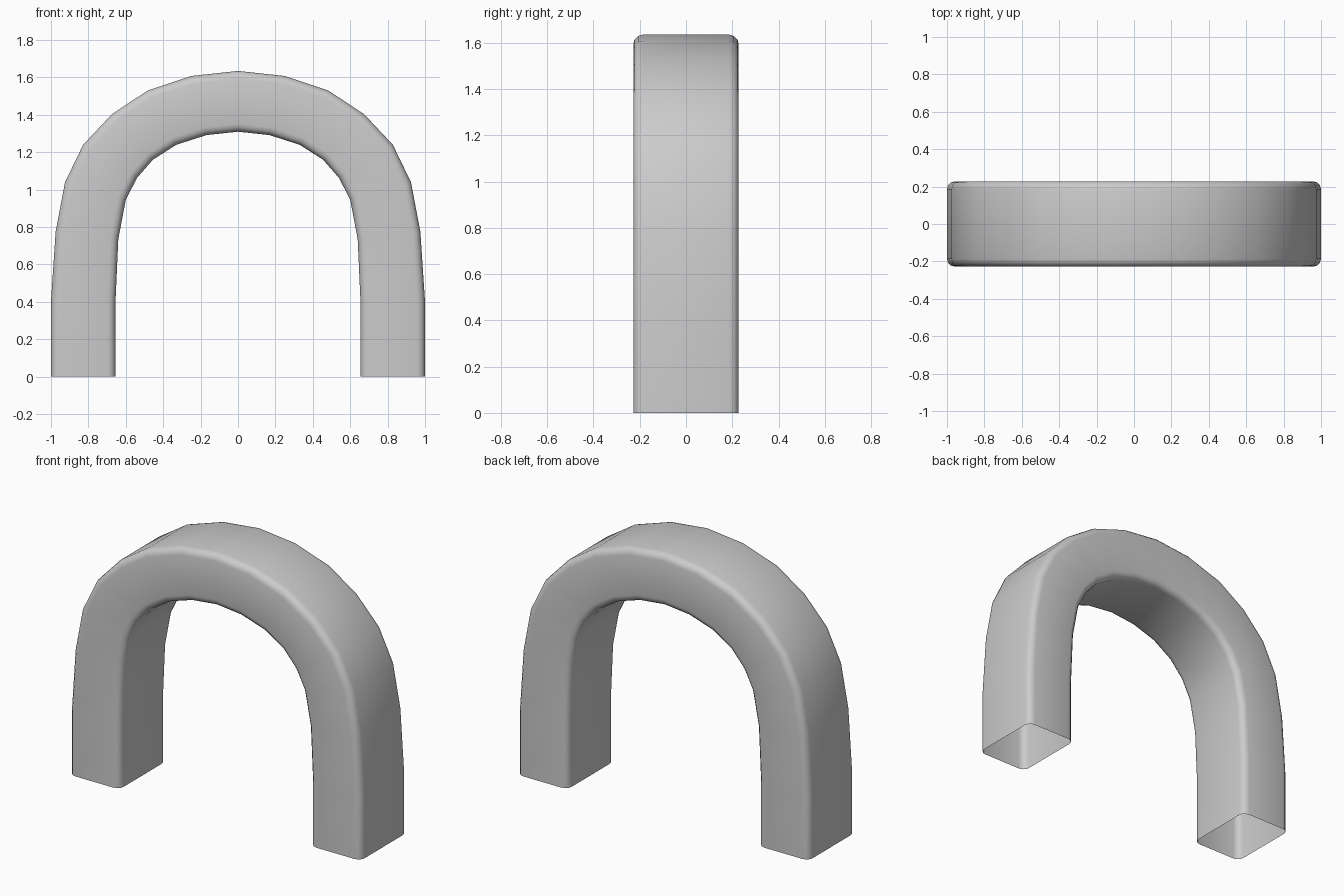
import bpy, bmesh, math
from mathutils import Vector

if "Cube" in bpy.data.objects:
    bpy.data.objects.remove(bpy.data.objects["Cube"])

# Right half of the arch: (outer x, z), (inner x, z) from foot to crown
half = [
    ((1.0, 0.0), (0.655, 0.0)),
    ((1.0, 0.40), (0.655, 0.40)),
    ((0.975, 0.775), (0.64, 0.735)),
    ((0.925, 1.04), (0.60, 0.945)),
    ((0.828, 1.24), (0.54, 1.063)),
    ((0.674, 1.404), (0.455, 1.16)),
    ((0.483, 1.53), (0.33, 1.24)),
    ((0.248, 1.608), (0.168, 1.292)),
    ((0.0, 1.635), (0.0, 1.31)),
]
flip = lambda p: (-p[0], p[1])
stations = half + [(flip(o), flip(i)) for o, i in reversed(half[:-1])]

HALF_DEPTH, RADIUS, STEPS = 0.228, 0.042, 3


def section(outer, inner):
    """Rounded rectangle spanning inner to outer edge, and front to back."""
    o, i = Vector((outer[0], 0, outer[1])), Vector((inner[0], 0, inner[1]))
    mid, half_len, axis = (o + i) / 2, (o - i).length / 2, (o - i).normalized()
    pts = []
    for c, (su, sv) in enumerate([(1, 1), (-1, 1), (-1, -1), (1, -1)]):
        for k in range(STEPS + 1):
            a = math.pi / 2 * (c + k / STEPS)
            u = su * (half_len - RADIUS) + RADIUS * math.cos(a)
            v = sv * (HALF_DEPTH - RADIUS) + RADIUS * math.sin(a)
            pts.append(mid + axis * u + Vector((0, v, 0)))
    return pts


# Arch shell, left open at both feet
bm = bmesh.new()
rings = [[bm.verts.new(p) for p in section(o, i)] for o, i in stations]
for a, b in zip(rings, rings[1:]):
    n = len(a)
    for k in range(n):
        bm.faces.new((a[k], a[(k + 1) % n], b[(k + 1) % n], b[k]))
bmesh.ops.recalc_face_normals(bm, faces=bm.faces)
# Make sure the shell faces outward (crown top points up)
top = max(bm.faces, key=lambda f: f.calc_center_median().z)
top.normal_update()
if top.normal.z < 0:
    bmesh.ops.reverse_faces(bm, faces=bm.faces)
mesh = bpy.data.meshes.new("arch")
bm.to_mesh(mesh)
bm.free()
mesh.shade_smooth()
arch = bpy.data.objects.new("arch", mesh)
bpy.context.collection.objects.link(arch)
